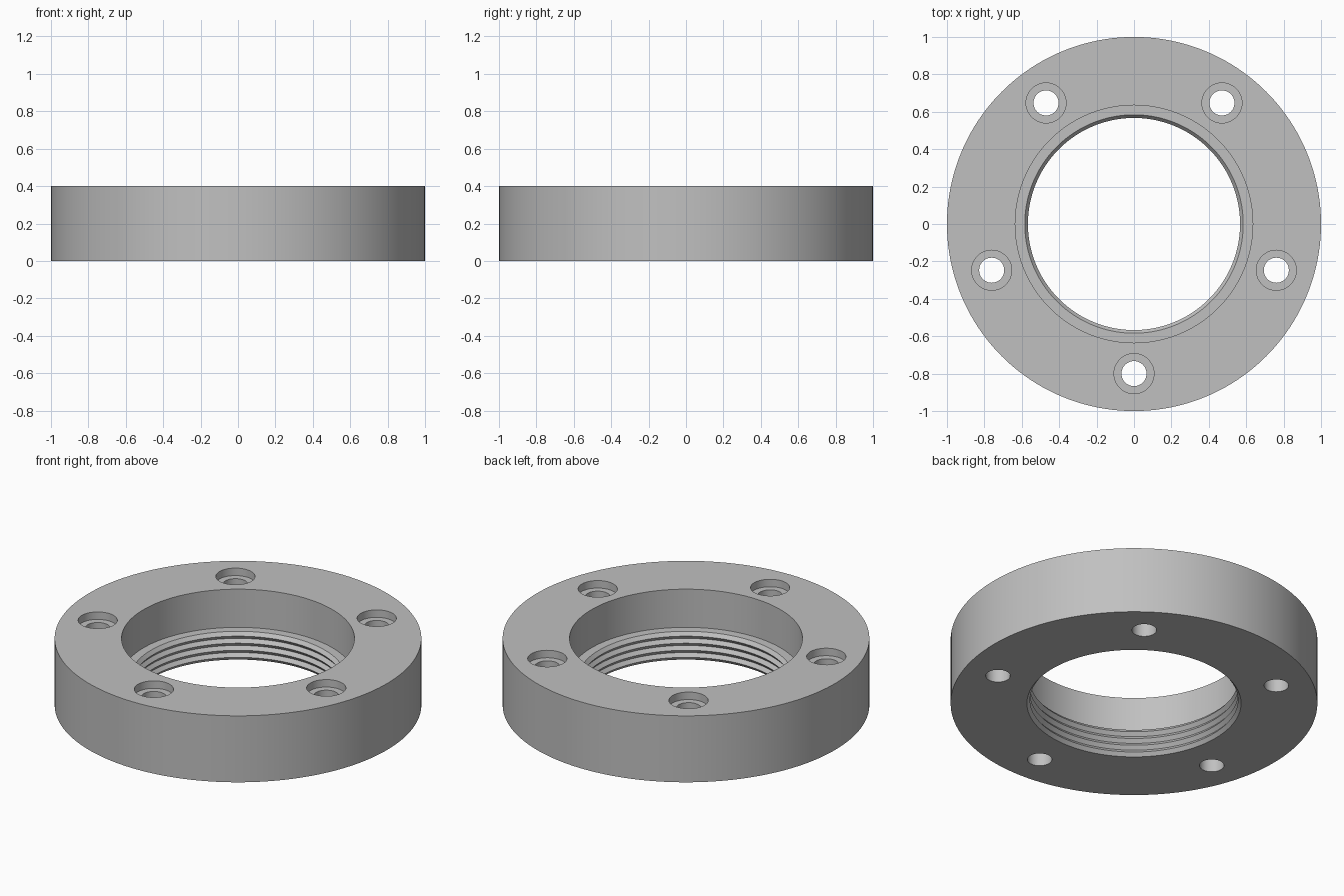
import bpy
import bmesh
from math import cos, sin, pi, radians

cube = bpy.data.objects.get("Cube")
if cube:
    bpy.data.objects.remove(cube, do_unlink=True)

HEIGHT = 0.4
LEDGE_Z = 0.17
BORE_R = 0.635
MAJOR_R, MINOR_R = 0.584, 0.567
THREADS = 4

metal = bpy.data.materials.new("plain_grey_metal")
metal.use_nodes = True
grey = (0.53, 0.53, 0.53, 1)
metal.diffuse_color = grey
metal.node_tree.nodes["Principled BSDF"].inputs["Base Color"].default_value = grey


def lathe(bm, profile, segments, cx=0, cy=0):
    """Revolve a closed (radius, height) profile about a vertical axis."""
    columns = []
    for i in range(segments):
        a = 2 * pi * i / segments
        columns.append([bm.verts.new((cx + r * cos(a), cy + r * sin(a), z))
                        for r, z in profile])
    n = len(profile)
    for i, col in enumerate(columns):
        nxt = columns[(i + 1) % segments]
        for j in range(n):
            k = (j + 1) % n
            if profile[j][0] == 0 and profile[k][0] == 0:
                continue
            bm.faces.new((col[j], nxt[j], nxt[k], col[k]))


def make_object(name, bm):
    bmesh.ops.remove_doubles(bm, verts=bm.verts, dist=1e-5)
    bmesh.ops.recalc_face_normals(bm, faces=bm.faces)
    mesh = bpy.data.meshes.new(name)
    bm.to_mesh(mesh)
    bm.free()
    mesh.materials.append(metal)
    obj = bpy.data.objects.new(name, mesh)
    bpy.context.collection.objects.link(obj)
    return obj


# Ring body: outer wall, wide upper bore, ledge and threaded lower bore
steps = THREADS * 2
thread = [(MINOR_R if i % 2 else MAJOR_R, LEDGE_Z * (1 - i / steps))
          for i in range(steps + 1)]
profile = [(1, 0), (1, HEIGHT), (BORE_R, HEIGHT), (BORE_R, LEDGE_Z)] + thread
bm = bmesh.new()
lathe(bm, profile, 160)
flange = make_object("flange_ring", bm)

# Five counterbored bolt holes
seat_z = HEIGHT - 0.045
hole = [(0, -0.1), (0.067, -0.1), (0.067, seat_z), (0.107, seat_z),
        (0.107, HEIGHT + 0.1), (0, HEIGHT + 0.1)]
bm = bmesh.new()
for i in range(5):
    a = -pi / 2 + 2 * pi * i / 5
    lathe(bm, hole, 48, 0.8 * cos(a), 0.8 * sin(a))
cutter = make_object("bolt_hole_cutter", bm)
cutter.hide_render = True

cut = flange.modifiers.new("bolt_holes", "BOOLEAN")
cut.operation = "DIFFERENCE"
cut.solver = "EXACT"
cut.object = cutter

bpy.ops.object.select_all(action="DESELECT")
flange.select_set(True)
bpy.context.view_layer.objects.active = flange
bpy.ops.object.modifier_apply(modifier=cut.name)
bpy.data.objects.remove(cutter, do_unlink=True)
bpy.ops.object.shade_smooth_by_angle(angle=radians(30))
